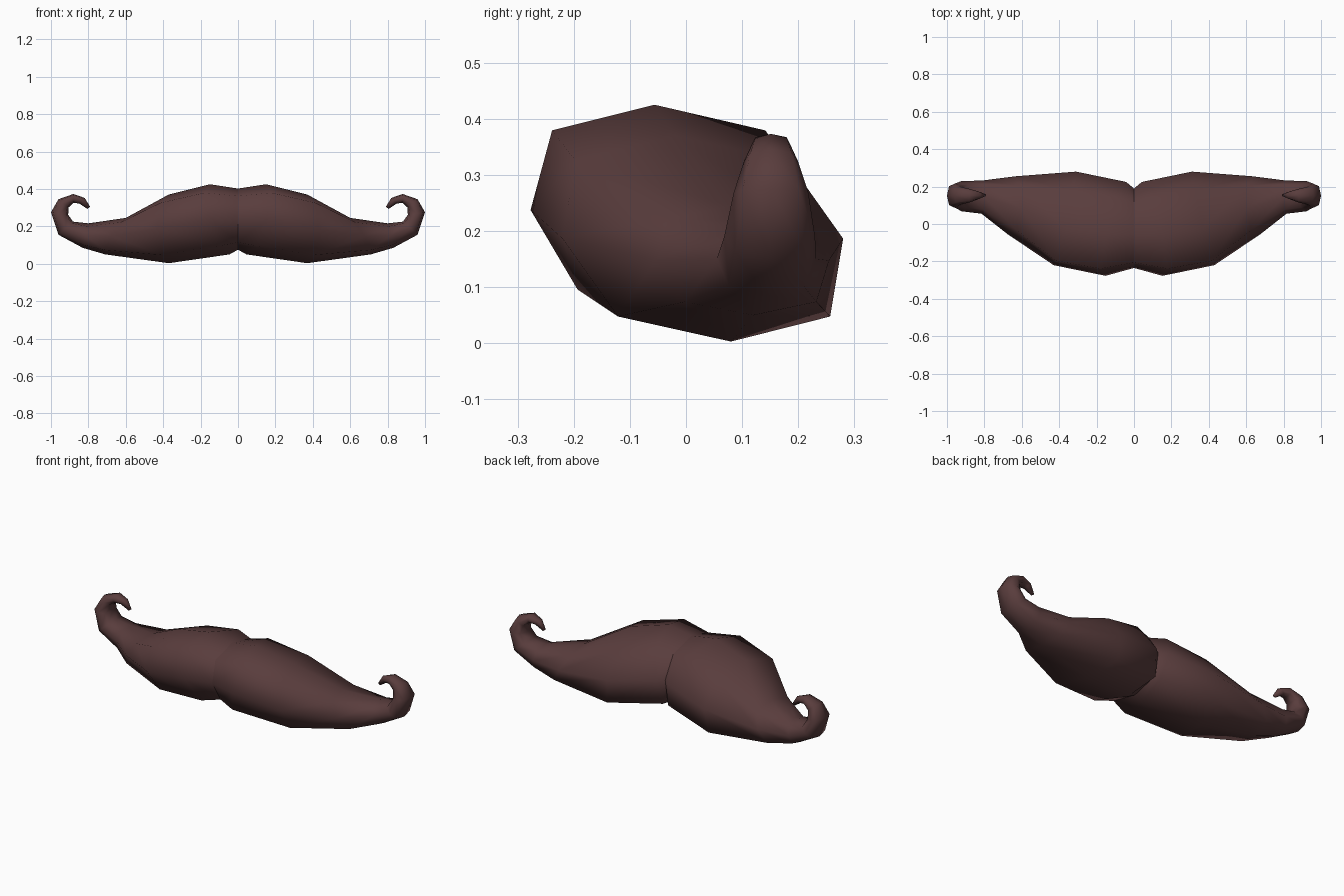
import bpy, bmesh, math
from mathutils import Vector

if "Cube" in bpy.data.objects:
    bpy.data.objects.remove(bpy.data.objects["Cube"])

brown = bpy.data.materials.new("dark brown")
brown.diffuse_color = (0.1, 0.046, 0.046, 1)
brown.use_nodes = True
brown.node_tree.nodes["Principled BSDF"].inputs["Base Color"].default_value = brown.diffuse_color

# Rings along one half, from the middle to the curled tip:
# upper/inner x, z; lower/outer x, z; front y, back y; yaw of ring; roll of ring
RINGS = [
    (0.00, 0.402, 0.00, 0.075, -0.235, 0.190, 0.00, 0.03),
    (0.15, 0.425, 0.045, 0.05, -0.277, 0.225, 0.055, 0.03),
    (0.37, 0.370, 0.37, 0.003, -0.220, 0.280, 0.06, 0.05),
    (0.60, 0.245, 0.71, 0.050, -0.055, 0.255, 0.02, 0.02),
    (0.80, 0.216, 0.83, 0.085, 0.055, 0.232, 0.00, 0.00),
    (0.882, 0.225, 0.96, 0.155, 0.068, 0.230, 0.00, 0.00),
    (0.908, 0.262, 1.00, 0.275, 0.085, 0.218, 0.00, 0.00),
    (0.905, 0.302, 0.96, 0.345, 0.103, 0.200, 0.00, 0.00),
    (0.880, 0.326, 0.88, 0.373, 0.115, 0.188, 0.00, 0.00),
    (0.848, 0.322, 0.82, 0.352, 0.132, 0.175, 0.00, 0.00),
    (0.806, 0.294, 0.79, 0.304, 0.148, 0.160, 0.00, 0.00),
]
SIDES = 8


def ring_points(ux, uz, lx, lz, yf, yb, yaw, roll):
    """Eight-sided, slightly boxy oval between the four extremes."""
    mid = Vector(((ux + lx) / 2, (yf + yb) / 2, (uz + lz) / 2))
    up = Vector(((ux - lx) / 2, -roll, (uz - lz) / 2))
    back = Vector((-yaw, (yb - yf) / 2, 0))
    pts = []
    for i in range(SIDES):
        a = 2 * math.pi * i / SIDES
        k = 1.07 if i % 2 else 1.0
        pts.append(mid + up * math.cos(a) * k + back * math.sin(a) * k)
    if ux == lx == 0:
        for p in pts:
            p.x = 0
    return pts


# Loft both halves, meeting in a crease at the middle
bm = bmesh.new()
for side in (1, -1):
    loops = []
    for r in RINGS:
        loops.append([bm.verts.new((p.x * side, p.y, p.z)) for p in ring_points(*r)])
    for a, b in zip(loops, loops[1:]):
        for i in range(SIDES):
            j = (i + 1) % SIDES
            bm.faces.new((a[i], a[j], b[j], b[i]))
    bm.faces.new(loops[-1])
bmesh.ops.recalc_face_normals(bm, faces=bm.faces)
# each open shell is oriented outwards by checking the front bulge
for f in bm.faces:
    f.smooth = True
bmesh.ops.remove_doubles(bm, verts=bm.verts, dist=0.0005)
bmesh.ops.recalc_face_normals(bm, faces=bm.faces)
# sharp seam down the middle
for e in bm.edges:
    if all(abs(v.co.x) < 1e-4 for v in e.verts):
        e.smooth = False

mesh = bpy.data.meshes.new("moustache")
bm.to_mesh(mesh)
bm.free()
mesh.materials.append(brown)
moustache = bpy.data.objects.new("moustache", mesh)
bpy.context.collection.objects.link(moustache)
